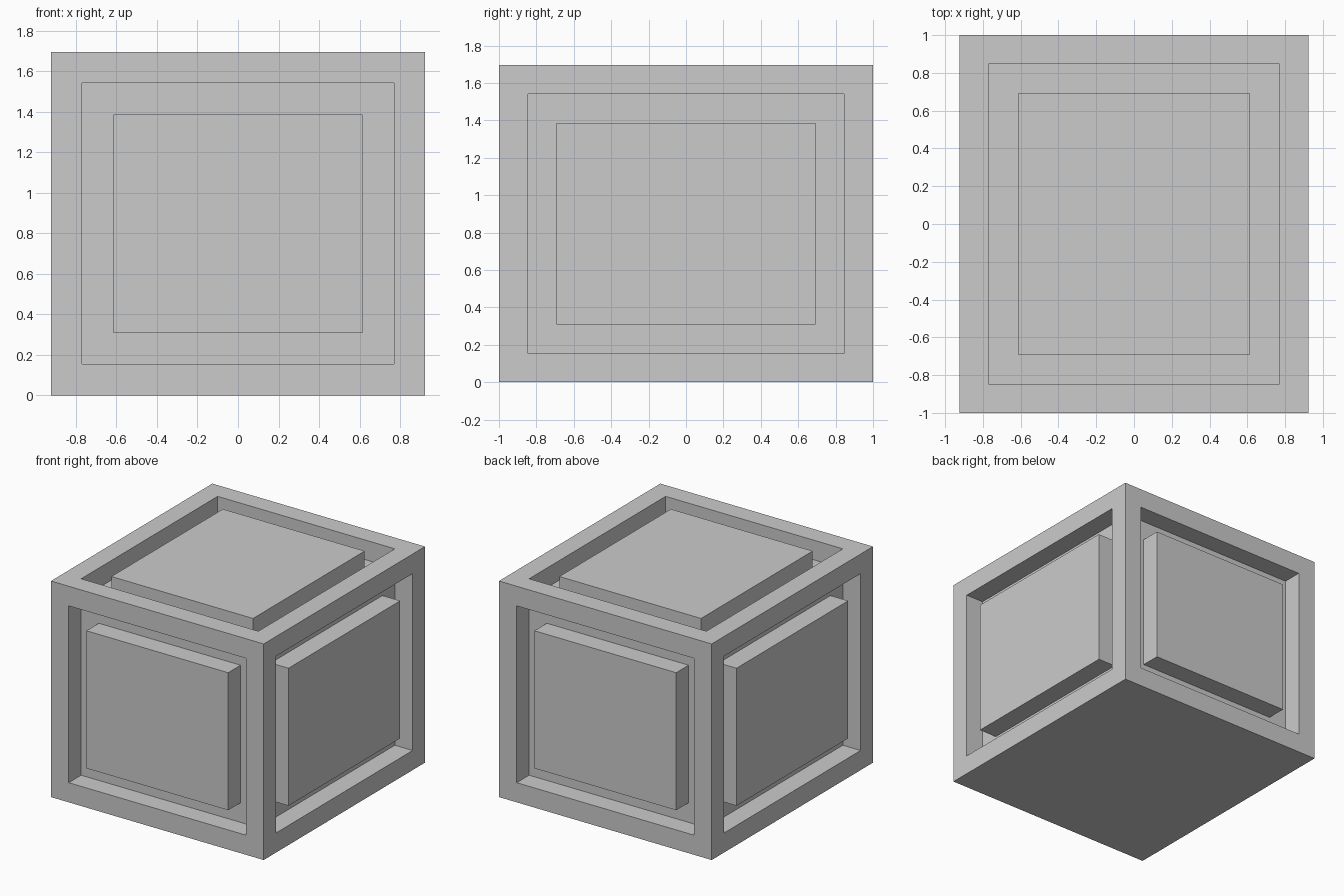
import bpy
import bmesh

WIDTH, DEPTH, HEIGHT = 1.846, 2.0, 1.695
BAR = 0.154          # frame bar width, groove width and groove depth

old = bpy.data.objects.get("Cube")
if old:
    bpy.data.objects.remove(old, do_unlink=True)

# Plain grey material
grey = bpy.data.materials.new("plain_grey")
grey.use_nodes = True
colour = (0.6, 0.6, 0.6, 1)
grey.diffuse_color = colour
grey.node_tree.nodes["Principled BSDF"].inputs["Base Color"].default_value = colour

# Solid block standing on the ground
bm = bmesh.new()
bmesh.ops.create_cube(bm, size=1)
bmesh.ops.scale(bm, vec=(WIDTH, DEPTH, HEIGHT), verts=bm.verts)
bmesh.ops.translate(bm, vec=(0, 0, HEIGHT / 2), verts=bm.verts)
bm.normal_update()


def inset(face):
    """Shrink one face by a bar width on every edge."""
    bmesh.ops.inset_individual(bm, faces=[face], thickness=BAR, use_even_offset=True)
    face.normal_update()


def push(face, distance):
    """Extrude one face along its normal and return the moved face."""
    offset = face.normal * distance
    new = bmesh.ops.extrude_discrete_faces(bm, faces=[face])["faces"][0]
    bmesh.ops.translate(bm, vec=offset, verts=new.verts)
    new.normal_update()
    return new


# Every side but the base: frame border, sunken groove, raised flush panel
for side in [f for f in bm.faces if f.normal.z > -0.5]:
    inset(side)
    groove = push(side, -BAR)
    inset(groove)
    push(groove, BAR)

mesh = bpy.data.meshes.new("panelled_crate")
bm.to_mesh(mesh)
bm.free()
mesh.materials.append(grey)
crate = bpy.data.objects.new("panelled_crate", mesh)
bpy.context.scene.collection.objects.link(crate)
